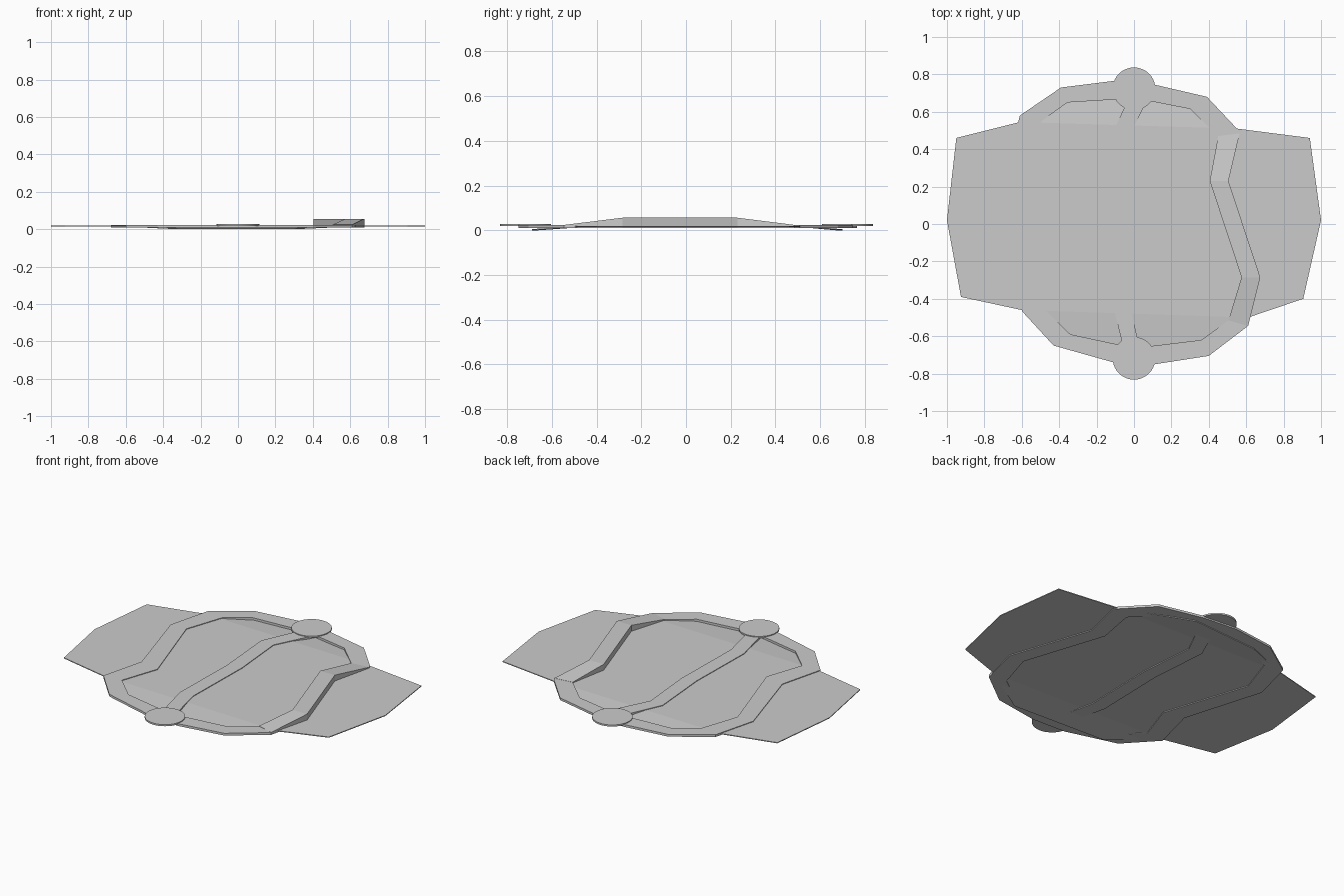
import bpy, bmesh
from mathutils import Vector

if "Cube" in bpy.data.objects:
    bpy.data.objects.remove(bpy.data.objects["Cube"])


def finish(name, bm):
    bmesh.ops.recalc_face_normals(bm, faces=bm.faces[:])
    me = bpy.data.meshes.new(name)
    bm.to_mesh(me)
    bm.free()
    ob = bpy.data.objects.new(name, me)
    bpy.context.collection.objects.link(ob)
    return ob


def thicken(bm, h):
    r = bmesh.ops.extrude_face_region(bm, geom=bm.faces[:])
    verts = [g for g in r["geom"] if isinstance(g, bmesh.types.BMVert)]
    bmesh.ops.translate(bm, verts=verts, vec=(0, 0, h))


def plate(name, loops, z, h):
    """Flat plate: first loop is the outline, the others are holes."""
    bm = bmesh.new()
    for pts in loops:
        vs = [bm.verts.new((x, y, z)) for x, y in pts]
        for i, v in enumerate(vs):
            bm.edges.new((v, vs[i - 1]))
    bmesh.ops.triangle_fill(bm, edges=bm.edges[:], use_beauty=True,
                            normal=Vector((0, 0, 1)))
    thicken(bm, h)
    return finish(name, bm)


# Wide base sheet with its two end flaps dipping slightly
wings = [(-1, .02), (-.95, .46), (-.61, .545), (.55, .51), (.94, .46),
         (1, .02), (.905, -.40), (.61, -.50), (-.60, -.46), (-.925, -.39)]
bm = bmesh.new()
w = [bm.verts.new((x, y, .014)) for x, y in wings]
bm.faces.new(w)
for a, b, tips in ((2, 3, [(.13, .70), (-.32, .67)]),
                   (7, 8, [(-.32, -.66), (.30, -.69)])):
    bm.faces.new([w[b], w[a]] + [bm.verts.new((x, y, 0)) for x, y in tips[::-1]])
thicken(bm, .005)
finish("base_sheet", bm)

# Ridge stations, shared with the right border of the frame
ridge_out = [(.61, -.545), (.675, -.285), (.505, .23), (.565, .485)]
ridge_in = [(.505, -.515), (.575, -.285), (.405, .23), (.45, .47)]

# Raised frame with two recesses split by a winding band
outline = [(-.60, -.465), (-.53, -.19), (-.68, .31), (-.61, .58), (-.39, .73),
           (-.11, .765), (.11, .745), (.39, .68), (.55, .51)]
outline += ridge_out[::-1] + [(.40, -.705), (.11, -.75), (-.11, -.74), (-.43, -.65)]
left_recess = [(-.48, -.455), (-.40, -.22), (-.575, .315), (-.495, .55),
               (-.355, .65), (-.03, .67), (-.14, .43), (-.11, .05),
               (-.12, -.40), (-.06, -.65), (-.34, -.59)]
right_recess = [(.07, .66), (.30, .615)] + ridge_in[::-1] + [
    (.36, -.62), (.03, -.66), (-.03, -.40), (-.02, .07), (-.05, .42)]
plate("frame", [outline, left_recess, right_recess], .009, .014)

# Ridge along the right border, ramping up from both ends
bm = bmesh.new()
rings = []
for (xo, yo), (xi, yi), top in zip(ridge_out, ridge_in, (.024, .056, .056, .024)):
    rings.append([bm.verts.new(p) for p in ((xo, yo, .02), (xo, yo, top),
                                            (xi, yi, top), (xi, yi, .02))])
for a, b in zip(rings, rings[1:]):
    for i in range(4):
        bm.faces.new((a[i - 1], a[i], b[i], b[i - 1]))
bm.faces.new(rings[0])
bm.faces.new(rings[-1])
finish("ridge", bm)

# Round discs at the front and back ends
for name, y in (("front_disc", -.718), ("back_disc", .723)):
    bpy.ops.mesh.primitive_cylinder_add(vertices=40, radius=.114, depth=.01,
                                        location=(0, y, .023))
    bpy.context.object.name = name
    bpy.ops.object.shade_smooth_by_angle()
